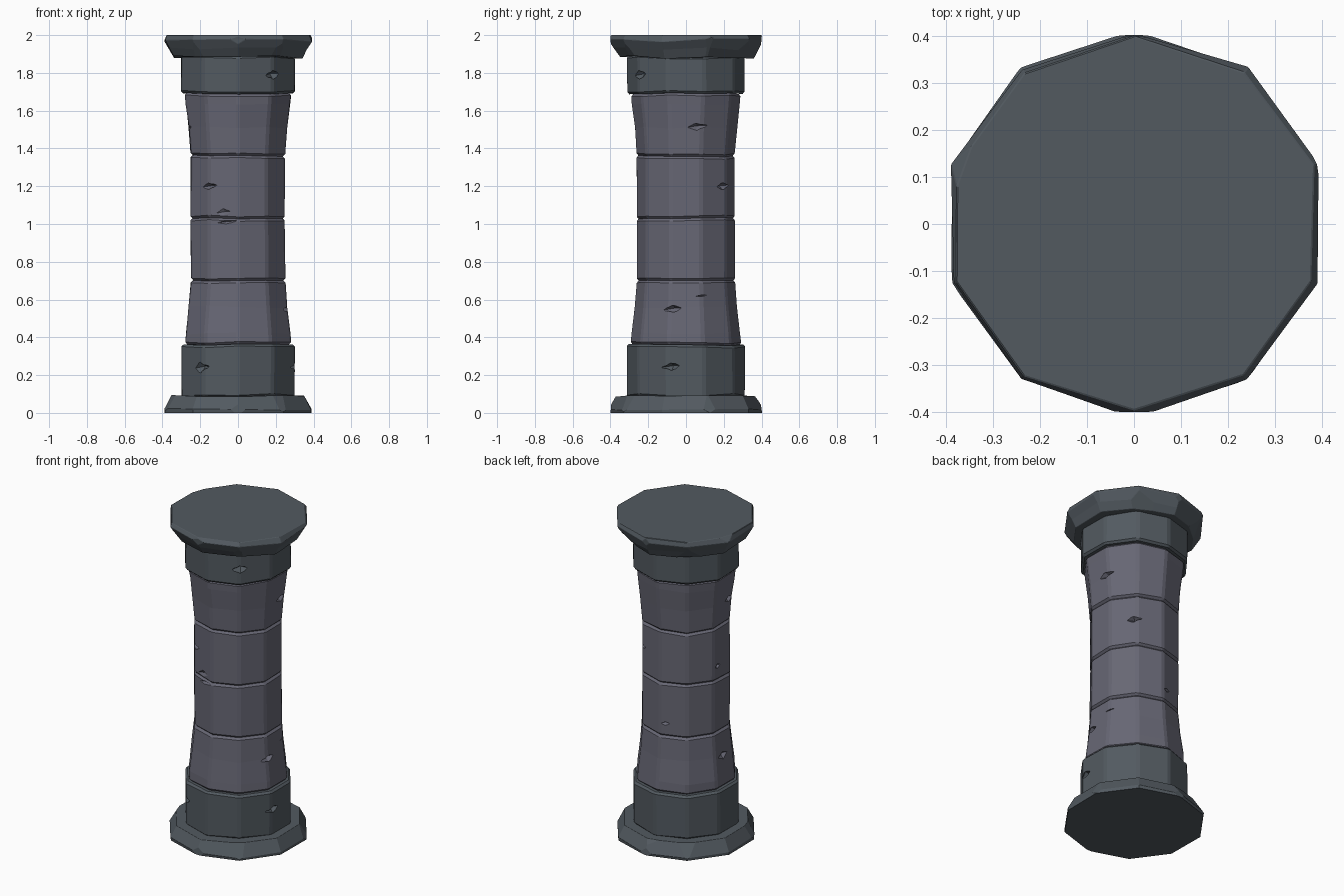
import bpy, bmesh, random
from math import sin, cos, pi, radians
from mathutils import Vector, Matrix

if "Cube" in bpy.data.objects:
    bpy.data.objects.remove(bpy.data.objects["Cube"])

random.seed(7)
SIDES = 10
joint_wear = {}  # neighbouring stones share the wear of their joint


def wear_at(z):
    key = round(z, 3)
    if key not in joint_wear:
        joint_wear[key] = [(random.uniform(-0.5, 0.5), random.uniform(-1, 1))
                           for _ in range(SIDES)]
    return joint_wear[key]


def material(name, rgb):
    m = bpy.data.materials.new(name)
    m.diffuse_color = (*rgb, 1)
    m.use_nodes = True
    m.node_tree.nodes["Principled BSDF"].inputs["Base Color"].default_value = m.diffuse_color
    return m


trim = material("dark_trim_stone", (0.085, 0.102, 0.118))
shaft = material("shaft_stone", (0.135, 0.135, 0.175))


def make_object(name, bm, mat=None):
    bmesh.ops.recalc_face_normals(bm, faces=bm.faces)
    me = bpy.data.meshes.new(name)
    bm.to_mesh(me)
    bm.free()
    ob = bpy.data.objects.new(name, me)
    bpy.context.collection.objects.link(ob)
    if mat:
        me.materials.append(mat)
    return ob


def chip_cutter(chips, radius):
    # flattened diamonds: (angle, height, half width, half height, depth)
    bm = bmesh.new()
    for ang, z, w, h, d in chips:
        a = radians(ang)
        rot = Matrix.Rotation(a, 4, 'Z') @ Matrix.Rotation(radians(6), 4, 'X')
        place = Matrix.Translation((radius(z) * cos(a), radius(z) * sin(a), z))
        vs = [bm.verts.new(place @ rot @ Vector(p)) for p in
              ((d, 0, 0), (-d, 0.1 * w, 0.2 * h), (0, w, 0), (0, -w, 0), (0, 0, h), (0, 0, -h))]
        for p in (2, 3):
            for q in (4, 5):
                for e in (0, 1):
                    bm.faces.new((vs[e], vs[p], vs[q]))
    return make_object("chip_cutter", bm)


def stone(name, profile, mat, chips=(), cuts=(), bevel=0.012, wear=0.006):
    bm = bmesh.new()
    rings = []
    for r, z in profile:
        ring = []
        for i, (wr, wz) in enumerate(wear_at(z)):
            a = pi / 2 + 2 * pi * i / SIDES
            dz = wz * wear if 0 < z < 2 else 0
            rr = r + wr * wear
            ring.append(bm.verts.new((rr * cos(a), rr * sin(a), z + dz)))
        rings.append(ring)
    for lo, hi in zip(rings, rings[1:]):
        for i in range(SIDES):
            j = (i + 1) % SIDES
            bm.faces.new((lo[i], lo[j], hi[j], hi[i]))
    bm.faces.new(rings[0][::-1])
    bm.faces.new(rings[-1])
    # broken corners sliced off by planes: (angle, tilt, distance, height)
    for ang, tilt, dist, z in cuts:
        a, t = radians(ang), radians(tilt)
        no = Vector((cos(a) * cos(t), sin(a) * cos(t), sin(t)))
        res = bmesh.ops.bisect_plane(bm, geom=bm.verts[:] + bm.edges[:] + bm.faces[:],
                                     plane_co=(dist * cos(a), dist * sin(a), z),
                                     plane_no=no, clear_outer=True)
        edges = [e for e in res['geom_cut'] if isinstance(e, bmesh.types.BMEdge)]
        if edges:
            bmesh.ops.holes_fill(bm, edges=edges, sides=0)
    ob = make_object(name, bm, mat)
    b = ob.modifiers.new("worn_edges", 'BEVEL')
    b.width = bevel
    b.segments = 1
    b.limit_method = 'ANGLE'
    b.angle_limit = radians(25)
    if chips:
        def radius(z):
            for (r0, z0), (r1, z1) in zip(profile, profile[1:]):
                if z0 <= z <= z1:
                    return (r0 + (r1 - r0) * (z - z0) / (z1 - z0)) * 0.965
            return profile[0][0]
        cut = chip_cutter(chips, radius)
        m = ob.modifiers.new("chips", 'BOOLEAN')
        m.operation = 'DIFFERENCE'
        m.solver = 'EXACT'
        m.object = cut
        cut.hide_render = True
        cut.hide_set(True)
    return ob


# base slab and capital slab, corners knocked off
stone("base_slab", [(0.408, 0), (0.41, 0.02), (0.37, 0.09)], trim, bevel=0.005,
      cuts=[(-90, 5, 0.398, 0.02), (90, 8, 0.4, 0.02), (-54, 30, 0.395, 0.03),
            (126, 35, 0.385, 0.05), (18, 25, 0.395, 0.03), (198, 30, 0.39, 0.04),
            (100, 40, 0.38, 0.06)])
stone("capital_slab", [(0.355, 1.88), (0.385, 1.925), (0.41, 1.975), (0.402, 2.0)], trim,
      bevel=0.005, wear=0.012,
      cuts=[(-90, -5, 0.4, 1.98), (90, -6, 0.4, 1.98), (-60, -38, 0.385, 1.94),
            (-126, -35, 0.385, 1.94), (18, -30, 0.39, 1.95), (60, -40, 0.385, 1.94),
            (130, -38, 0.38, 1.94), (198, -30, 0.385, 1.94), (160, 45, 0.397, 1.985)])

# plain drums next to the slabs
stone("lower_drum", [(0.315, 0.085), (0.315, 0.36)], trim,
      chips=[(-130, 0.24, 0.06, 0.033, 0.03), (-15, 0.245, 0.055, 0.025, 0.03)])
stone("upper_drum", [(0.315, 1.69), (0.315, 1.89)], trim,
      chips=[(-53, 1.79, 0.05, 0.03, 0.03)])

# four shaft blocks, flared at both ends
stone("shaft_block_1", [(0.295, 0.36), (0.291, 0.42), (0.275, 0.56), (0.262, 0.70)], shaft,
      chips=[(-15, 0.55, 0.06, 0.022, 0.03), (178, 0.55, 0.05, 0.025, 0.03),
             (18, 0.62, 0.035, 0.006, 0.015)])
stone("shaft_block_2", [(0.262, 0.70), (0.262, 1.03)], shaft,
      chips=[(97, 0.78, 0.035, 0.012, 0.018), (-105, 1.01, 0.07, 0.012, 0.015)])
stone("shaft_block_3", [(0.262, 1.03), (0.262, 1.36)], shaft,
      chips=[(-127, 1.2, 0.055, 0.02, 0.03), (50, 1.2, 0.05, 0.022, 0.03),
             (170, 1.12, 0.03, 0.015, 0.02), (-108, 1.06, 0.05, 0.025, 0.015)])
stone("shaft_block_4", [(0.262, 1.36), (0.275, 1.51), (0.29, 1.63), (0.295, 1.69)], shaft,
      chips=[(12, 1.515, 0.07, 0.02, 0.03), (192, 1.51, 0.05, 0.02, 0.03)])
